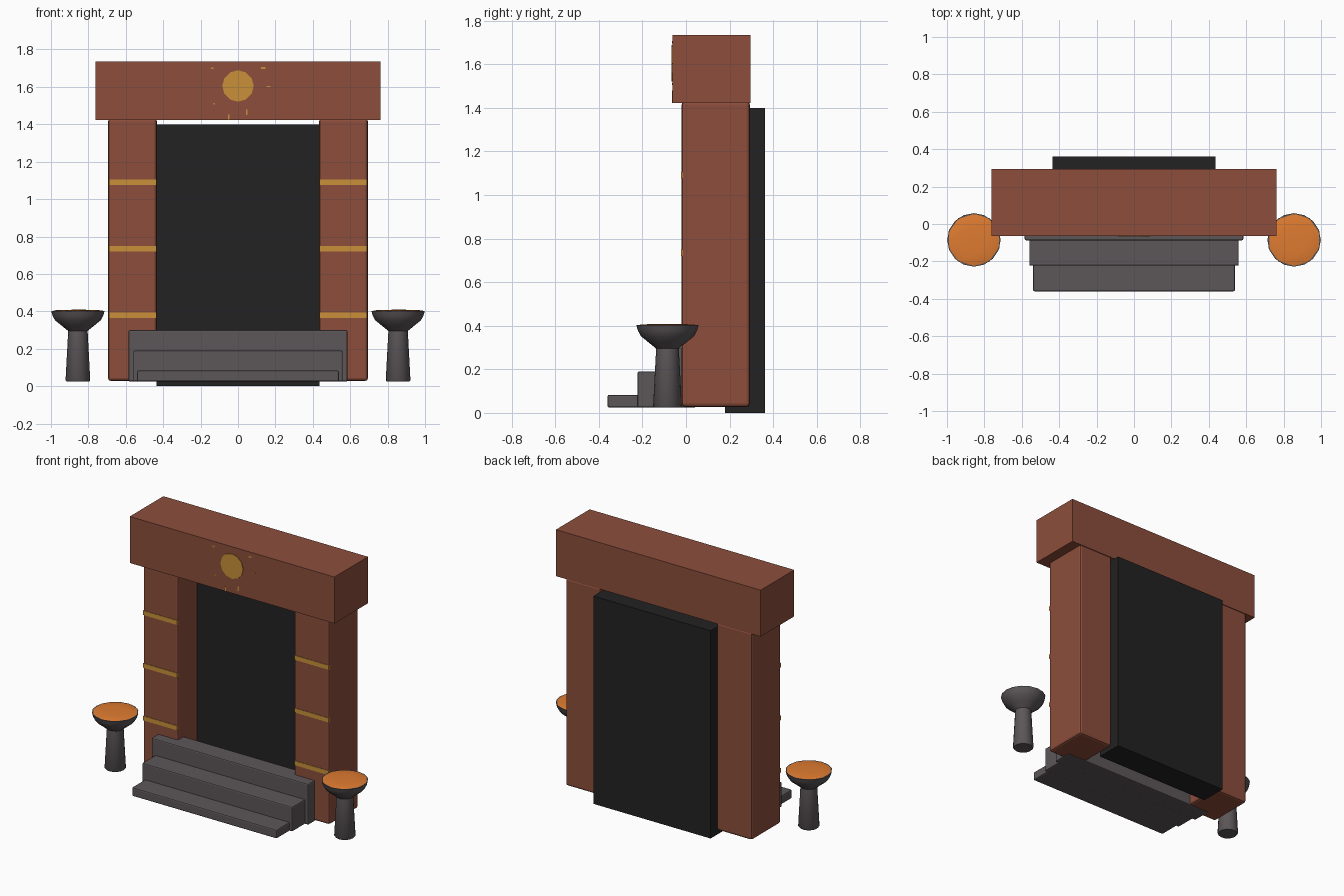
import bpy, bmesh, math
from mathutils import Matrix

if "Cube" in bpy.data.objects:
    bpy.data.objects.remove(bpy.data.objects["Cube"])


def material(name, rgb):
    m = bpy.data.materials.new(name)
    m.diffuse_color = (*rgb, 1)
    m.use_nodes = True
    m.node_tree.nodes["Principled BSDF"].inputs["Base Color"].default_value = m.diffuse_color
    return m


CLAY = material("red clay", (0.265, 0.076, 0.045))
STONE = material("grey stone", (0.107, 0.093, 0.098))
GOLD = material("gold", (0.58, 0.28, 0.04))
BLACK = material("dark panel", (0.016, 0.016, 0.016))
EMBER = material("ember orange", (0.74, 0.2, 0.03))


def finish(name, bm, mat, smooth=False):
    bmesh.ops.recalc_face_normals(bm, faces=bm.faces[:])
    me = bpy.data.meshes.new(name)
    bm.to_mesh(me)
    bm.free()
    me.materials.append(mat)
    ob = bpy.data.objects.new(name, me)
    bpy.context.collection.objects.link(ob)
    if smooth:
        bpy.ops.object.select_all(action='DESELECT')
        ob.select_set(True)
        bpy.context.view_layer.objects.active = ob
        bpy.ops.object.shade_smooth_by_angle(angle=math.radians(40))
    return ob


def box(name, mat, x, y, z, bevel=0):
    """Box from (min, max) ranges, with optional rounded edges."""
    bm = bmesh.new()
    size = [b - a for a, b in (x, y, z)]
    mid = [(a + b) / 2 for a, b in (x, y, z)]
    bmesh.ops.create_cube(bm, size=1,
                          matrix=Matrix.Translation(mid) @ Matrix.Diagonal((*size, 1)))
    if bevel:
        bmesh.ops.bevel(bm, geom=bm.edges[:], offset=bevel, segments=2,
                        profile=0.5, affect='EDGES')
    return finish(name, bm, mat)


def lathe(name, mat, profile, x, y, sides):
    """Closed turned shape from (radius, height) points."""
    bm = bmesh.new()
    rings = [[bm.verts.new((x + r * math.cos(2 * math.pi * i / sides),
                            y + r * math.sin(2 * math.pi * i / sides), z))
              for i in range(sides)] for r, z in profile]
    for a, b in zip(rings, rings[1:]):
        for i in range(sides):
            j = (i + 1) % sides
            bm.faces.new((a[i], a[j], b[j], b[i]))
    bm.faces.new(rings[0])
    bm.faces.new(rings[-1])
    return finish(name, bm, mat, True)


# Gate frame and door panel
box("lintel", CLAY, (-0.763, 0.763), (-0.063, 0.295), (1.422, 1.735))
box("door_panel", BLACK, (-0.437, 0.437), (0.18, 0.362), (0, 1.4))

# Steps, from lowest to highest
for i, (w, y0, y1, top) in enumerate([(0.54, -0.36, -0.21, 0.083),
                                      (0.56, -0.223, -0.075, 0.19),
                                      (0.585, -0.087, 0.045, 0.3)]):
    box(f"step_{i + 1}", STONE, (-w, w), (y0, y1), (0.024, top), 0.008)

for side, s in (("left", -1), ("right", 1)):
    # Pillar with gold bands on its front
    box(f"{side}_pillar", CLAY, sorted((s * 0.433, s * 0.695)), (-0.02, 0.293),
        (0.028, 1.43), 0.015)
    for i, z in enumerate((0.38, 0.735, 1.09)):
        box(f"{side}_band_{i + 1}", GOLD, sorted((s * 0.437, s * 0.691)),
            (-0.023, -0.015), (z - 0.015, z + 0.015))

    # Brazier with a shallow ember bed
    lathe(f"{side}_brazier", STONE,
          [(0.06, 0.024), (0.066, 0.032), (0.052, 0.295), (0.085, 0.322),
           (0.122, 0.352), (0.136, 0.378), (0.143, 0.403)], s * 0.856, -0.085, 16)
    bm = bmesh.new()
    bmesh.ops.create_icosphere(
        bm, subdivisions=2, radius=0.143,
        matrix=Matrix.Translation((s * 0.856, -0.085, 0.402)) @ Matrix.Diagonal((1, 1, 0.05, 1)))
    finish(f"{side}_embers", bm, EMBER, True)

# Sun medallion
bm = bmesh.new()
bmesh.ops.create_cone(bm, cap_ends=True, segments=12, radius1=0.084, radius2=0.084, depth=0.008,
                      matrix=Matrix.Translation((0, -0.063, 1.605)) @ Matrix.Rotation(math.pi / 2, 4, 'X'))
finish("sun_disc", bm, GOLD)

# Small flecks of the sun's rays
for i, (x, z, w, h) in enumerate([(-0.05, 1.437, 0.007, 0.03), (0.047, 1.465, 0.01, 0.03),
                                  (-0.127, 1.51, 0.01, 0.008), (0.163, 1.603, 0.02, 0.005),
                                  (0.135, 1.702, 0.022, 0.01), (-0.137, 1.7, 0.014, 0.01)]):
    box(f"ray_fleck_{i + 1}", GOLD, (x - w / 2, x + w / 2), (-0.064, -0.06), (z - h / 2, z + h / 2))
